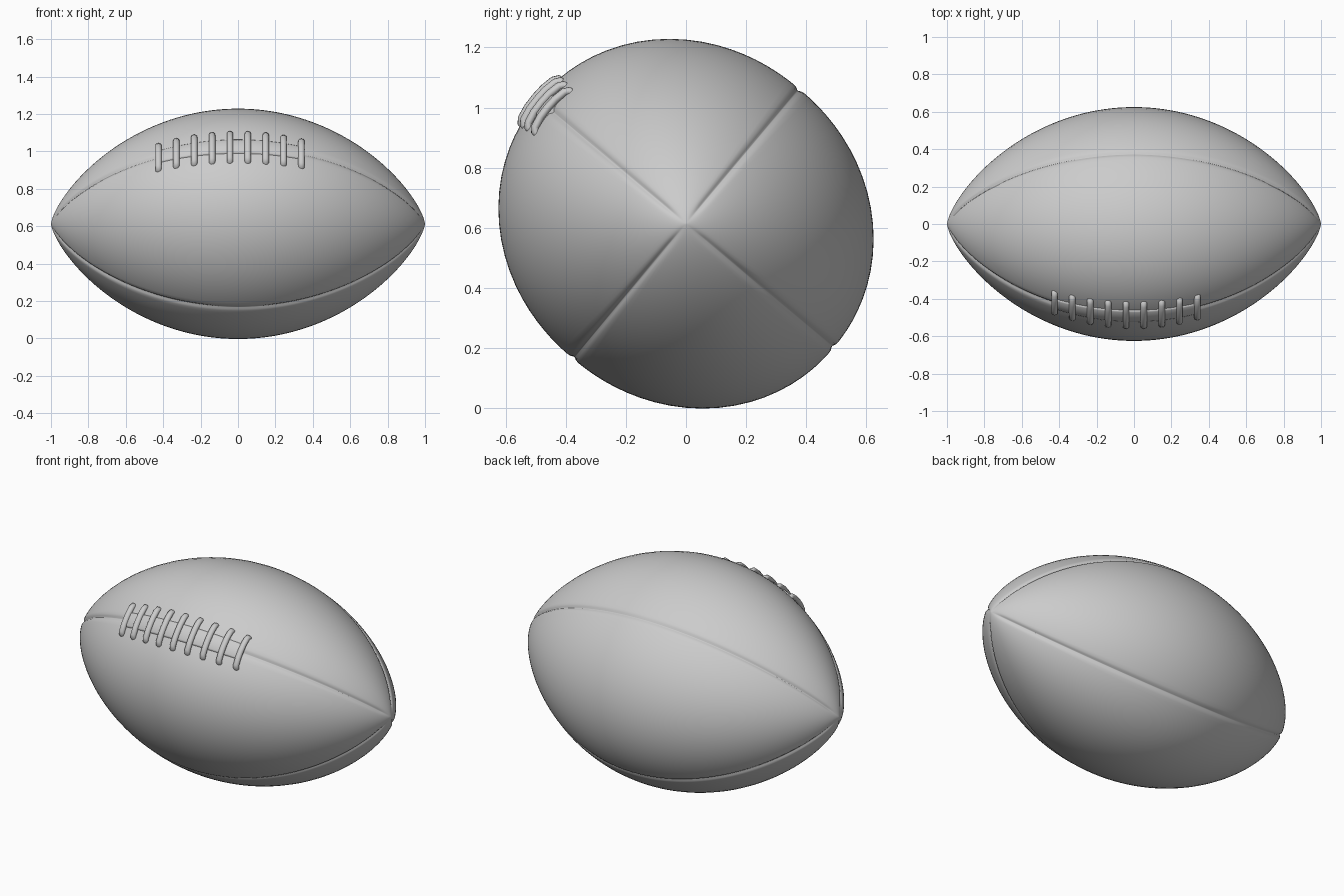
import bpy, math
from mathutils import Vector

if "Cube" in bpy.data.objects:
    bpy.data.objects.remove(bpy.data.objects["Cube"])

CZ = 0.613                     # height of the long axis
LACE = math.radians(140)       # direction of the laced seam
A, B = 0.642, 0.586            # half axes of the slightly oval section


def surf(x, phi, lift=0.0, groove=True):
    """Point on the ball; phi is measured from the laced seam."""
    k = max(0.0, 1 - x * x) ** 0.72
    oval = A * B / math.hypot(B * math.cos(phi), A * math.sin(phi))
    r = k * (oval + 0.006 * abs(math.sin(2 * phi)))
    if groove:
        d = r * abs(math.sin(2 * phi)) / 2
        depth = min(0.007 + 0.008 * abs(x), 0.16 * r)
        r -= depth * math.exp(-(d / 0.010) ** 2)
    r += lift
    return Vector((x, r * math.cos(LACE + phi), CZ + r * math.sin(LACE + phi)))


def make(name, verts, faces):
    me = bpy.data.meshes.new(name)
    me.from_pydata(verts, [], faces)
    me.update()
    ob = bpy.data.objects.new(name, me)
    bpy.context.collection.objects.link(ob)
    bpy.context.view_layer.objects.active = ob
    for o in bpy.context.selected_objects:
        o.select_set(False)
    ob.select_set(True)
    bpy.ops.object.shade_smooth_by_angle(angle=math.radians(50))
    return ob


# ball: four panels, columns crowded towards the seams
SEG, RINGS = 28, 110
phis = [math.radians(45 + 90 * p + 45 * math.sin(math.pi / 2 * (2 * i / SEG - 1)))
        for p in range(4) for i in range(SEG)]
n = len(phis)
verts = []
for j in range(1, RINGS):
    x = math.sin(math.pi * (j / RINGS - 0.5))
    verts += [surf(x, p) for p in phis]
faces = [(j * n + i, j * n + (i + 1) % n, (j + 1) * n + (i + 1) % n, (j + 1) * n + i)
         for j in range(RINGS - 2) for i in range(n)]
left = len(verts)
verts += [Vector((-1, 0, CZ)), Vector((1, 0, CZ))]
last = (RINGS - 2) * n
for i in range(n):
    k = (i + 1) % n
    faces += [(left, k, i), (left + 1, last + i, last + k)]
faces = [f[::-1] for f in faces]
ball = make("ball", verts, faces)
# outward normals
import bmesh
bm = bmesh.new()
bm.from_mesh(ball.data)
bmesh.ops.recalc_face_normals(bm, faces=bm.faces)
bm.to_mesh(ball.data)
bm.free()

# raised strip beneath the laces
section = [(-0.048, -0.01), (-0.044, 0.004), (-0.036, 0.008), (0, 0.009),
           (0.036, 0.008), (0.044, 0.004), (0.048, -0.01)]
m, steps = len(section), 40
verts = []
for j in range(steps + 1):
    x = -0.43 + 0.775 * j / steps
    verts += [surf(x, d / 0.62, h, False) for d, h in section]
faces = [(j * m + i, (j + 1) * m + i, (j + 1) * m + i + 1, j * m + i + 1)
         for j in range(steps) for i in range(m - 1)]
faces += [tuple(range(m)), tuple(range(steps * m + m - 1, steps * m - 1, -1))]
make("lace_strip", verts, faces)


# cross laces: rounded tubes that dip into the ball at both ends
def lace(name, x0):
    path = [(-0.098, -0.014), (-0.094, 0.001), (-0.080, 0.008), (-0.04, 0.012), (0, 0.013),
            (0.04, 0.012), (0.080, 0.008), (0.094, 0.001), (0.098, -0.014)]
    pts = [surf(x0, d / 0.63, h, False) for d, h in path]
    verts, faces, sides = [], [], 12
    for i, p in enumerate(pts):
        t = (pts[min(i + 1, len(pts) - 1)] - pts[max(i - 1, 0)]).normalized()
        side = Vector((1, 0, 0))
        side = (side - t * side.dot(t)).normalized()
        up = side.cross(t)
        for s in range(sides):
            a = 2 * math.pi * s / sides
            verts.append(p + side * 0.017 * math.cos(a) + up * 0.014 * math.sin(a))
    for i in range(len(pts) - 1):
        for s in range(sides):
            q = (s + 1) % sides
            faces.append((i * sides + s, i * sides + q, (i + 1) * sides + q, (i + 1) * sides + s))
    faces += [tuple(range(sides))[::-1], tuple(range(len(verts) - sides, len(verts)))]
    make(name, verts, faces)


for i in range(9):
    lace(f"cross_lace_{i + 1}", -0.425 + 0.0955 * i)
